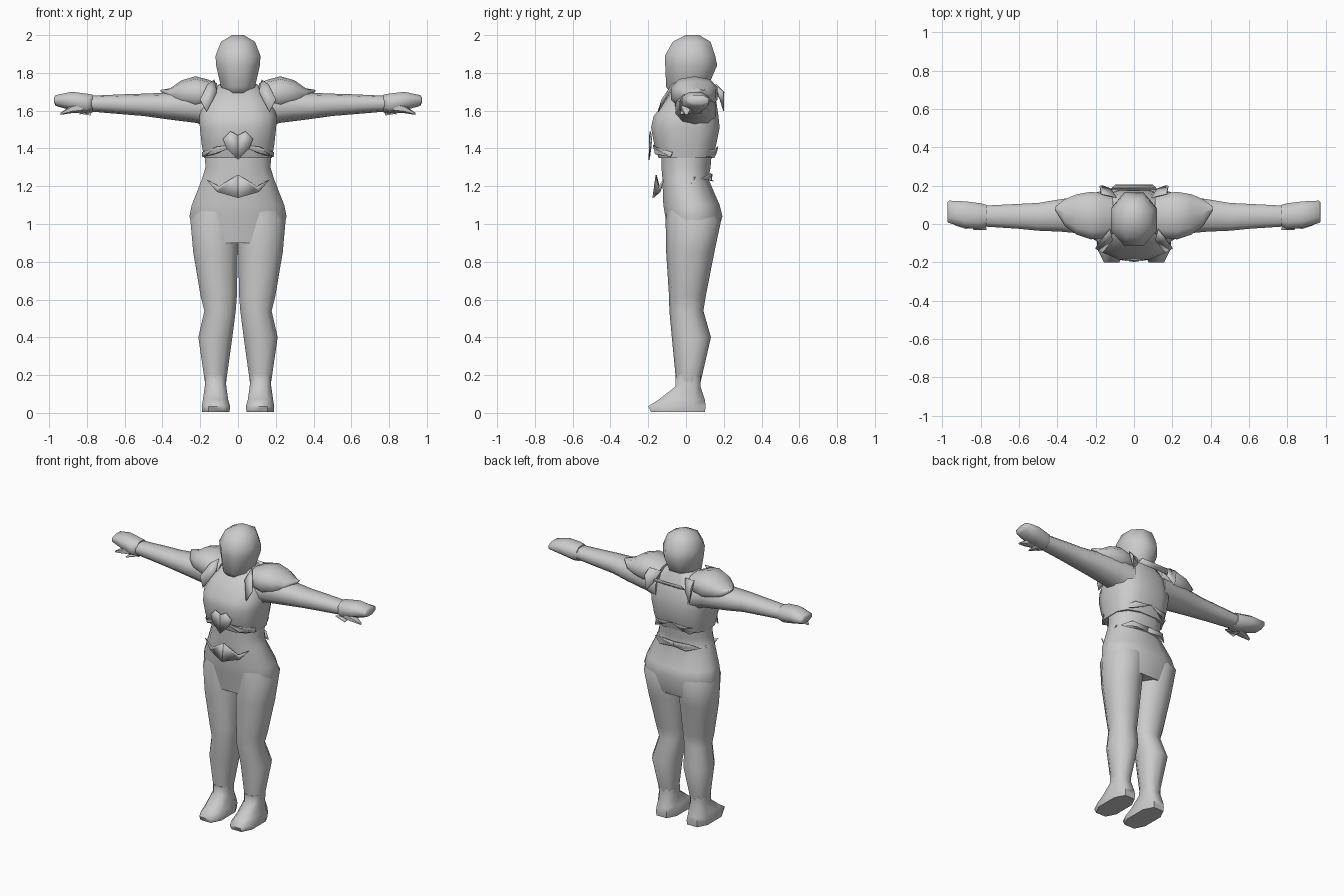
import bpy, bmesh, math

grey = bpy.data.materials.new("plain_grey")
grey.diffuse_color = (0.6, 0.6, 0.6, 1)


def finish(name, bm, mirror=False, thick=0):
    bmesh.ops.recalc_face_normals(bm, faces=bm.faces)
    mesh = bpy.data.meshes.new(name)
    bm.to_mesh(mesh)
    bm.free()
    ob = bpy.data.objects.new(name, mesh)
    bpy.context.collection.objects.link(ob)
    mesh.materials.append(grey)
    bpy.ops.object.select_all(action='DESELECT')
    ob.select_set(True)
    bpy.context.view_layer.objects.active = ob
    bpy.ops.object.shade_smooth_by_angle(angle=math.radians(60))
    if thick:
        ob.modifiers.new("thickness", 'SOLIDIFY').thickness = thick
    if mirror:
        ob.modifiers.new("mirror", 'MIRROR').use_mirror_merge = False
    return ob


# Loft through rings of (t, a_min, a_max, b_min, b_max).
# Axis "z": t=z, a=x, b=y.  Axis "x": t=x, a=y, b=z.
def loft(name, rings, axis="z", n=10, p=2.3, mirror=False):
    bm = bmesh.new()
    power = lambda v: math.copysign(abs(v) ** (2 / p), v) if abs(v) > 1e-6 else 0
    angles = [2 * math.pi * (i + 0.5) / n for i in range(n)]
    unit = [(power(math.cos(a)), power(math.sin(a))) for a in angles]
    ma = max(u[0] for u in unit)
    mb = max(u[1] for u in unit)
    loops = []
    for t, a0, a1, b0, b1 in rings:
        loop = []
        for u, v in unit:
            a = (a0 + a1) / 2 + (a1 - a0) / 2 * u / ma
            b = (b0 + b1) / 2 + (b1 - b0) / 2 * v / mb
            loop.append(bm.verts.new((a, b, t) if axis == "z" else (t, a, b)))
        loops.append(loop)
    for lo, hi in zip(loops, loops[1:]):
        for i in range(n):
            j = (i + 1) % n
            bm.faces.new((lo[i], lo[j], hi[j], hi[i]))
    bm.faces.new(loops[0])
    bm.faces.new(loops[-1])
    return finish(name, bm, mirror)


# Thin armour plate from outline points
def plate(name, pts, mirror=True):
    bm = bmesh.new()
    bm.faces.new([bm.verts.new(q) for q in pts])
    bmesh.ops.triangulate(bm, faces=bm.faces)
    return finish(name, bm, mirror, 0.006)


# Head and neck
loft("head", [(1.68, -.045, .045, -.07, .07), (1.725, -.09, .09, -.105, .115),
              (1.84, -.116, .116, -.11, .165), (1.89, -.119, .119, -.112, .155),
              (1.965, -.09, .09, -.07, .13), (2.0, -.03, .03, 0, .07)], n=8, p=2.1)
loft("neck", [(1.6, -.09, .09, -.05, .13), (1.78, -.07, .07, -.03, .11)], n=8)

# Abdomen and hips
loft("abdomen", [(.9, -.22, .22, -.09, .15), (1.04, -.257, .257, -.11, .193),
                 (1.1, -.245, .245, -.12, .178), (1.24, -.19, .19, -.125, .118),
                 (1.3, -.172, .172, -.13, .13), (1.42, -.18, .18, -.13, .14)], n=12)

# Chest armour with a boxy front
loft("chest_armour", [(1.35, -.18, .18, -.145, .14), (1.42, -.192, .192, -.168, .16),
                      (1.51, -.202, .202, -.185, .178), (1.57, -.205, .205, -.172, .172),
                      (1.65, -.18, .18, -.11, .16), (1.74, -.1, .1, -.045, .12)], n=12, p=2.9)

# Legs
loft("leg", [(.14, .066, .172, -.05, .072), (.4, .03, .21, -.075, .132),
             (.54, .012, .178, -.088, .092), (.62, .006, .198, -.09, .105),
             (.85, .001, .237, -.105, .15), (1.02, 0, .252, -.108, .186),
             (1.15, .0, .2, -.09, .12)], n=10, mirror=True)

# Boots: ankle, flared footprint and sole
loft("boot", [(.005, .045, .19, -.185, .1), (.035, .042, .192, -.2, .104),
              (.07, .052, .186, -.145, .1), (.14, .062, .176, -.055, .076),
              (.2, .064, .176, -.054, .08)], n=8, p=2.8, mirror=True)

# Arms
loft("arm", [(.12, -.06, .16, 1.5, 1.7), (.22, -.055, .15, 1.535, 1.71),
             (.38, -.04, .13, 1.555, 1.695), (.5, -.035, .11, 1.572, 1.69),
             (.6, -.025, .105, 1.58, 1.687), (.8, -.012, .095, 1.597, 1.678)],
     axis="x", mirror=True)

# Gloves and thumbs
loft("glove", [(.77, -.01, .1, 1.59, 1.685), (.8, -.028, .108, 1.585, 1.69),
               (.88, -.02, .118, 1.602, 1.7), (.965, .005, .122, 1.625, 1.682),
               (.973, .01, .115, 1.64, 1.67)], axis="x", n=8, mirror=True)
loft("thumb", [(.82, -.02, .045, 1.59, 1.65), (.88, -.026, .03, 1.587, 1.63),
               (.94, -.005, .01, 1.578, 1.588)], axis="x", n=6, mirror=True)
plate("glove_cuff", [(.77, -.03, 1.61), (.84, -.03, 1.585), (.84, .03, 1.59), (.78, .04, 1.58)])

# Shoulder pads
loft("shoulder_pad", [(.11, -.05, .14, 1.64, 1.745), (.16, -.075, .16, 1.62, 1.765),
                      (.225, -.08, .168, 1.6, 1.782), (.3, -.055, .155, 1.62, 1.76),
                      (.36, -.01, .13, 1.65, 1.718), (.41, .07, .09, 1.703, 1.71)],
     axis="x", mirror=True)

# Collar plates, front and back
plate("front_collar", [(.11, -.085, 1.7), (.165, -.15, 1.595), (.2, -.13, 1.66),
                       (.16, -.075, 1.74), (.125, -.03, 1.765)])
plate("back_collar", [(.09, .14, 1.73), (.17, .16, 1.74), (.175, .2, 1.7),
                      (.165, .202, 1.6), (.12, .185, 1.66)])
plate("back_collar_middle", [(-.12, .18, 1.67), (.12, .18, 1.67), (.1, .2, 1.7),
                             (-.1, .2, 1.7)], False)

# Chest emblem plate and lower rim
plate("chest_point", [(0, -.198, 1.34), (.06, -.19, 1.4), (.08, -.185, 1.45),
                      (.04, -.192, 1.49), (0, -.195, 1.47)])
plate("chest_rim", [(0, -.17, 1.42), (.11, -.17, 1.41), (.185, -.07, 1.38),
                    (.185, -.08, 1.355), (.12, -.165, 1.37)])
plate("back_rim", [(0, .165, 1.41), (.12, .158, 1.4), (.18, .05, 1.37),
                   (.13, .15, 1.35), (.06, .158, 1.38)])

# Belt point and waist flaps
plate("belt_point", [(0, -.172, 1.138), (.11, -.135, 1.17), (.165, -.115, 1.235),
                     (.1, -.14, 1.2), (0, -.155, 1.26)])
plate("waist_flap", [(.19, -.05, 1.2), (.2, .03, 1.215), (.185, .05, 1.25), (.18, -.04, 1.235)])
plate("back_belt", [(0, .13, 1.23), (.1, .145, 1.225), (.175, .08, 1.24),
                    (.12, .13, 1.27), (0, .135, 1.265)])
